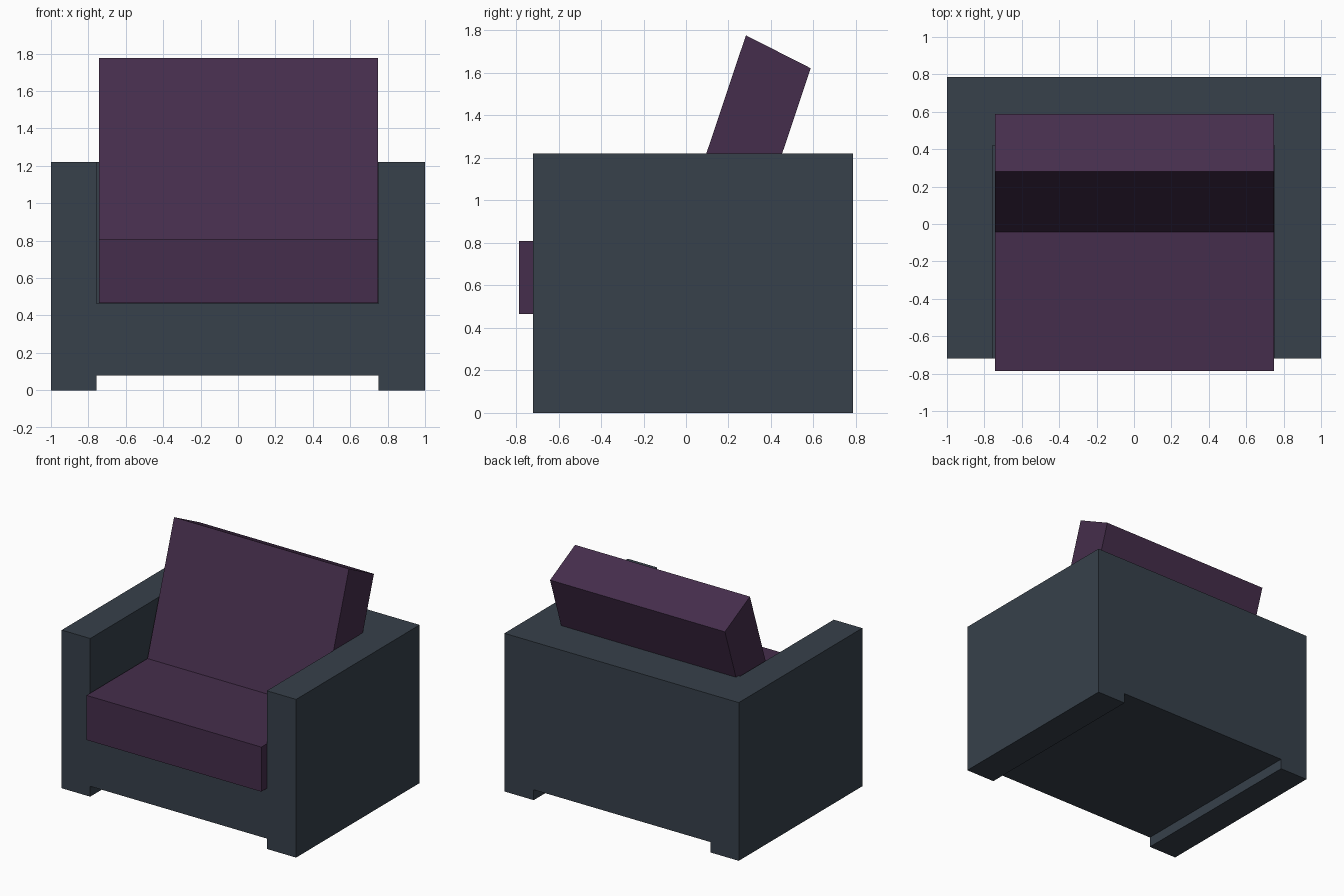
import bpy
import bmesh

if "Cube" in bpy.data.objects:
    bpy.data.objects.remove(bpy.data.objects["Cube"])


def material(name, color):
    m = bpy.data.materials.new(name)
    m.diffuse_color = (*color, 1)
    m.use_nodes = True
    m.node_tree.nodes["Principled BSDF"].inputs["Base Color"].default_value = m.diffuse_color
    return m


def prism(name, profile, x0, x1, mat=None):
    """Extrude a (y, z) profile along x."""
    bm = bmesh.new()
    face = bm.faces.new([bm.verts.new((x0, y, z)) for y, z in profile])
    ext = bmesh.ops.extrude_face_region(bm, geom=[face])
    verts = [v for v in ext["geom"] if isinstance(v, bmesh.types.BMVert)]
    bmesh.ops.translate(bm, verts=verts, vec=(x1 - x0, 0, 0))
    bmesh.ops.recalc_face_normals(bm, faces=bm.faces)
    mesh = bpy.data.meshes.new(name)
    bm.to_mesh(mesh)
    bm.free()
    ob = bpy.data.objects.new(name, mesh)
    bpy.context.collection.objects.link(ob)
    if mat:
        mesh.materials.append(mat)
    return ob


def box(name, x0, x1, y0, y1, z0, z1, mat=None):
    return prism(name, [(y0, z0), (y1, z0), (y1, z1), (y0, z1)], x0, x1, mat)


def cut(target, cutter):
    """Subtract the cutter, apply the result and discard the cutter."""
    cutter.hide_render = True
    mod = target.modifiers.new("cut", "BOOLEAN")
    mod.operation = "DIFFERENCE"
    mod.solver = "EXACT"
    mod.object = cutter
    bpy.context.view_layer.objects.active = target
    bpy.ops.object.modifier_apply(modifier=mod.name)
    bpy.data.objects.remove(cutter)


slate = material("slate_fabric", (0.038, 0.052, 0.070))
plum = material("plum_fabric", (0.060, 0.027, 0.072))

# Frame: one block with arms, back and base left by two cuts
frame = box("armchair_frame", -1, 1, -0.72, 0.785, 0, 1.22, slate)
cut(frame, box("seat_well_cutter", -0.757, 0.75, -1.2, 0.42, 0.465, 1.6))
cut(frame, box("underside_cutter", -0.757, 0.75, -1.2, 1.2, -0.3, 0.08))

# Seat cushion, overhanging the front of the base
box("seat_cushion", -0.743, 0.749, -0.785, 0.419, 0.466, 0.81, plum)

# Back cushion, leaning over the back panel
box_profile = [(-0.042, 0.81), (0.263, 0.655), (0.587, 1.622), (0.282, 1.777)]
prism("back_cushion", box_profile, -0.743, 0.749, plum)
